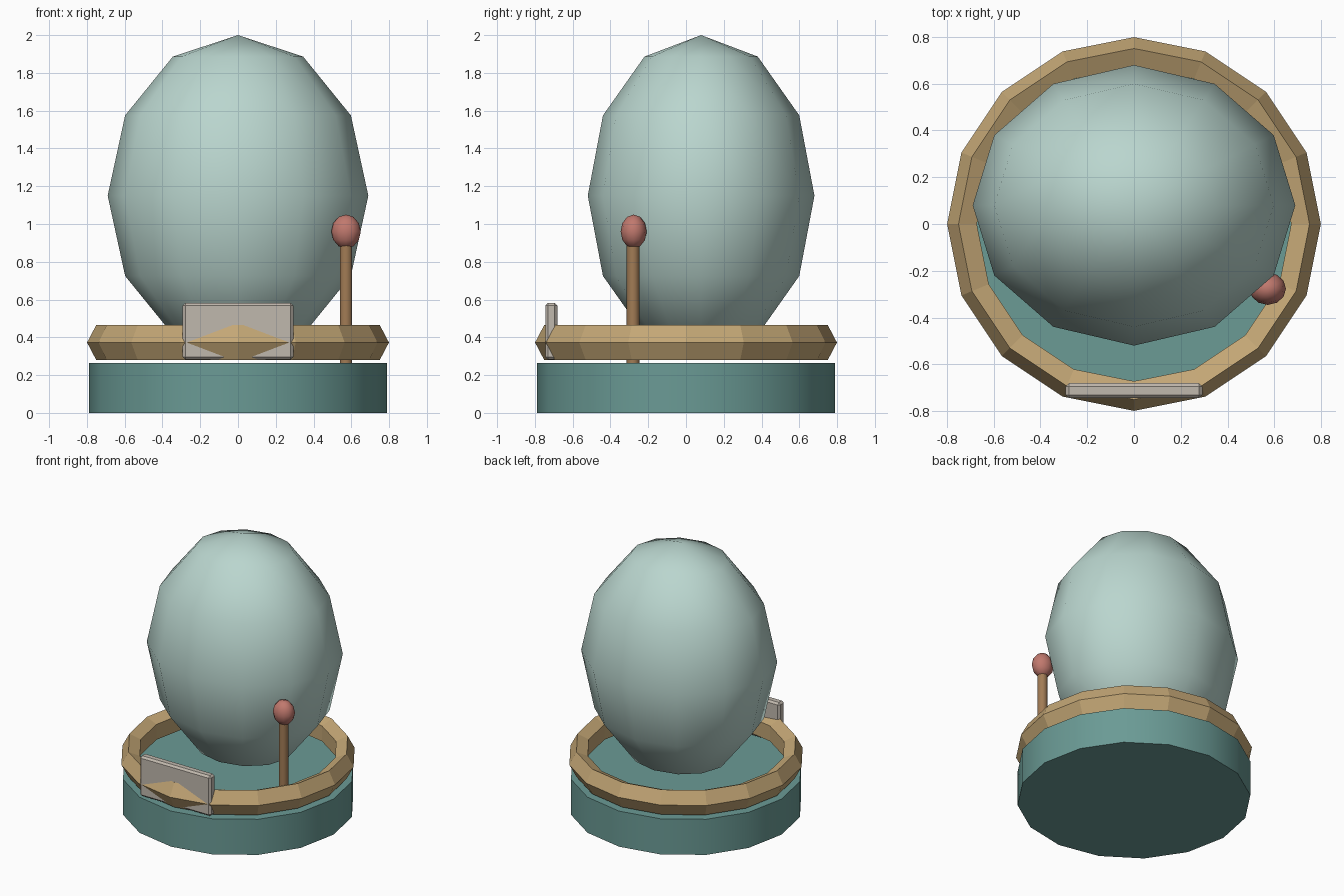
import bpy
import math

if "Cube" in bpy.data.objects:
    bpy.data.objects.remove(bpy.data.objects["Cube"])


def material(name, color):
    m = bpy.data.materials.new(name)
    m.diffuse_color = (*color, 1.0)
    m.use_nodes = True
    m.node_tree.nodes["Principled BSDF"].inputs["Base Color"].default_value = m.diffuse_color
    return m


pale_green = material("pale_green", (0.49, 0.67, 0.62))
teal = material("teal", (0.145, 0.325, 0.30))
gold = material("gold", (0.55, 0.385, 0.18))
stone = material("stone", (0.53, 0.48, 0.42))
wood = material("wood", (0.36, 0.20, 0.09))
coral = material("coral", (0.53, 0.19, 0.155))


def finish(name, mat, scale=(1, 1, 1), smooth_angle=None):
    """Name, colour, scale and shade the newly added primitive."""
    ob = bpy.context.object
    ob.name = name
    ob.data.materials.append(mat)
    ob.scale = scale
    bpy.ops.object.transform_apply(location=False, rotation=False, scale=True)
    if smooth_angle:
        bpy.ops.object.shade_smooth_by_angle(angle=math.radians(smooth_angle))
    return ob


def ellipsoid(name, mat, loc, radii):
    bpy.ops.mesh.primitive_uv_sphere_add(segments=12, ring_count=6, radius=1, location=loc)
    return finish(name, mat, radii, 80)


def cylinder(name, mat, x, y, radius, z0, z1, sides):
    bpy.ops.mesh.primitive_cylinder_add(vertices=sides, radius=radius, depth=z1 - z0,
                                        location=(x, y, (z0 + z1) / 2))
    return finish(name, mat, smooth_angle=50)


# Round base
cylinder("base", teal, 0, 0, 0.788, 0, 0.265, 16)

# Faceted trim ring with a five-sided section
bpy.ops.mesh.primitive_torus_add(major_segments=16, minor_segments=5, major_radius=0.729,
                                 minor_radius=0.07, location=(0, 0, 0.3725))
finish("trim_ring", gold, (1, 1, 1.39))

# Large rounded dome body
ellipsoid("dome", pale_green, (0, 0.08, 1.15), (0.69, 0.6, 0.85))

# Front plaque with softened edges
bpy.ops.mesh.primitive_cube_add(size=1, location=(0, -0.713, 0.432))
plaque = finish("front_plaque", stone, (0.585, 0.064, 0.30))
bevel = plaque.modifiers.new("edge_bevel", 'BEVEL')
bevel.width = 0.014
bevel.segments = 1

# Lever: post and knob
cylinder("lever_post", wood, 0.572, -0.28, 0.034, 0.22, 0.92, 10)
ellipsoid("lever_knob", coral, (0.572, -0.277, 0.96), (0.078, 0.069, 0.09))
